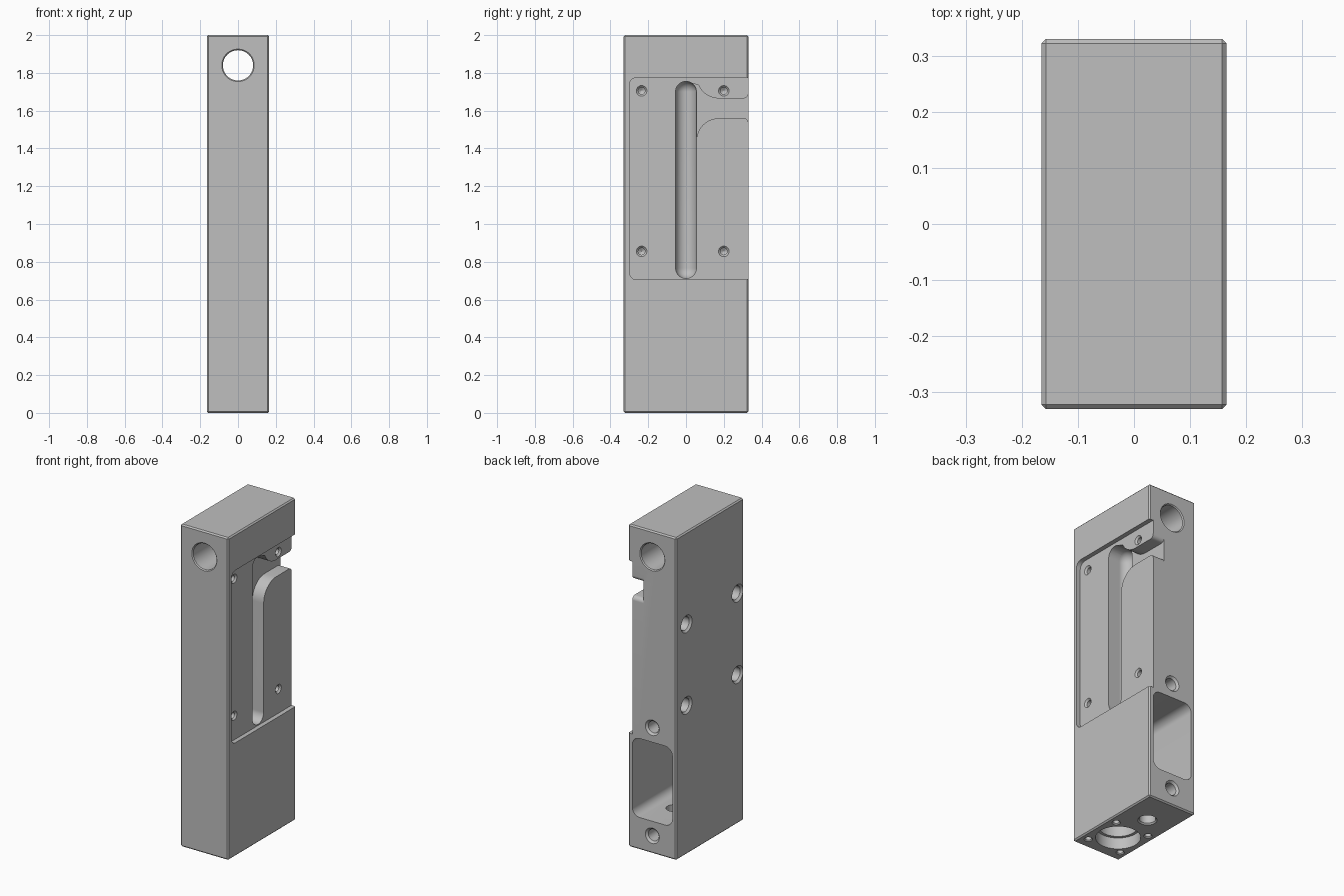
import bpy, bmesh
from math import sin, cos, pi, radians
from mathutils import Vector

cube = bpy.data.objects.get("Cube")
if cube:
    bpy.data.objects.remove(cube, do_unlink=True)

grey = bpy.data.materials.new("machined grey")
grey.use_nodes = True
COLOUR = (0.52, 0.52, 0.52, 1)
grey.diffuse_color = COLOUR
grey.node_tree.nodes["Principled BSDF"].inputs["Base Color"].default_value = COLOUR

W, D, H = 0.165, 0.33, 2.0      # half width, half depth, height
X, Y, Z = Vector((1, 0, 0)), Vector((0, 1, 0)), Vector((0, 0, 1))
cutters = []


def finish(bm, name):
    bmesh.ops.recalc_face_normals(bm, faces=bm.faces[:])
    mesh = bpy.data.meshes.new(name)
    bm.to_mesh(mesh)
    bm.free()
    ob = bpy.data.objects.new(name, mesh)
    bpy.context.collection.objects.link(ob)
    return ob


def lathe(name, start, direction, profile, segments=48):
    """Cutter turned about an axis; profile is (radius, distance) pairs."""
    bm = bmesh.new()
    turn = Vector(direction).to_track_quat('Z', 'Y')
    rings = []
    for r, d in profile:
        rings.append([bm.verts.new(Vector(start) + turn @ Vector(
            (r * cos(2 * pi * i / segments), r * sin(2 * pi * i / segments), d)))
            for i in range(segments)])
    for a, b in zip(rings, rings[1:]):
        for i in range(segments):
            j = (i + 1) % segments
            bm.faces.new((a[i], a[j], b[j], b[i]))
    bm.faces.new(rings[0])
    bm.faces.new(rings[-1])
    cutters.append(finish(bm, name))


def prism(name, points, axes, along, low, high):
    """Cutter extruded from a flat outline."""
    bm = bmesh.new()
    u, v = axes
    verts = [bm.verts.new(u * a + v * b + along * low) for a, b in points]
    face = bm.faces.new(verts)
    out = bmesh.ops.extrude_face_region(bm, geom=[face])
    moved = [g for g in out["geom"] if isinstance(g, bmesh.types.BMVert)]
    bmesh.ops.translate(bm, verts=moved, vec=along * (high - low))
    cutters.append(finish(bm, name))


def arc(cx, cy, r, a0, a1, steps=10):
    return [(cx + r * cos(radians(a0 + (a1 - a0) * i / steps)),
             cy + r * sin(radians(a0 + (a1 - a0) * i / steps))) for i in range(steps + 1)]


def rounded_rect(x0, x1, y0, y1, r):
    return (arc(x1 - r, y1 - r, r, 0, 90) + arc(x0 + r, y1 - r, r, 90, 180)
            + arc(x0 + r, y0 + r, r, 180, 270) + arc(x1 - r, y0 + r, r, 270, 360))


def hole(name, start, direction, r, depth, chamfer=0.012):
    """Blind drilled hole with a chamfered mouth and a drill point."""
    lathe(name, start, direction, [(r + chamfer, -0.02), (r + chamfer, 0),
          (r, chamfer), (r, depth), (0.002, depth + r * 0.6)], 32)


# Body block with chamfered edges
bm = bmesh.new()
bmesh.ops.create_cube(bm, size=1)
bmesh.ops.scale(bm, verts=bm.verts[:], vec=(2 * W, 2 * D, H))
bmesh.ops.translate(bm, verts=bm.verts[:], vec=(0, 0, H / 2))
bmesh.ops.bevel(bm, geom=bm.edges[:], offset=0.008, segments=1, affect='EDGES')
body = finish(bm, "body_block")
body.data.materials.append(grey)

# Shallow cover recess, open to the back
FLOOR = 0.1375
recess = (arc(-0.26, 1.735, 0.04, 90, 180) + arc(-0.26, 0.745, 0.04, 180, 270)
          + [(0.4, 0.705), (0.4, 1.775)])
prism("cover_recess", recess, (Y, Z), X, FLOOR, 0.3)

# Side channel with flared entry and rounded exit
DEEP = 0.06
channel = ([(0, 1.44)] + arc(0.175, 1.44, 0.12, 180, 90) + arc(0.305, 1.535, 0.025, 90, 0)
           + [(0.4, 1.535), (0.4, 1.69)] + arc(0.305, 1.69, 0.025, 0, -90)
           + arc(0.175, 1.785, 0.12, 270, 205) + [(0.03, 1.746), (0, 1.74)])
prism("side_channel", channel, (Y, Z), X, DEEP, 0.3)

# Long ball-ended slot
R, LOW, HIGH = 0.055, 0.767, 1.7
prism("slot_opening", arc(0, HIGH, R, 0, 180, 24) + arc(0, LOW, R, 180, 360, 24),
      (Y, Z), X, DEEP, 0.3)
ball = [(R * cos(a * pi / 24), R * sin(a * pi / 24)) for a in range(12)]
lathe("slot_bottom", (DEEP, 0, 0), Z,
      [(r, LOW - d) for r, d in reversed(ball)] + [(r, HIGH + d) for r, d in ball])

# Cross bore near the top, chamfered at both ends
lathe("cross_bore", (0, 0, 1.84), Y, [(0.086, -0.36), (0.086, -D), (0.08, 0.006 - D),
      (0.08, D - 0.006), (0.086, D), (0.086, 0.36)], 64)

# Back pocket
prism("back_pocket", rounded_rect(-0.137, 0.137, 0.2, 0.69, 0.05), (X, Z), Y, -0.27, 0.4)

# Screw holes in the recess and on the opposite side
for y in (-0.235, 0.2):
    for z in (0.855, 1.705):
        hole("cover_screw_hole", (FLOOR, y, z), X * -1, 0.018, 0.06, 0.01)
for y in (-0.27, 0.23):
    for z in (0.925, 1.43):
        hole("mounting_hole", (-W, y, z), X, 0.042, 0.12)

# Holes above and below the pocket
for z in (0.11, 0.78):
    hole("back_screw_hole", (0, D, z), Y * -1, 0.036, 0.1)

# Underside: stepped bore, cable hole and ring of screws
lathe("stepped_bore", (0, -0.137, 0), Z,
      [(0.125, -0.05), (0.125, 0.07), (0.108, 0.07), (0.108, 0.3)], 64)
lathe("cable_hole", (0, 0.116, 0), Z,
      [(0.054, -0.05), (0.054, 0), (0.046, 0.008), (0.046, 0.3)])
for x in (-0.115, 0.115):
    for y in (-0.257, -0.017):
        hole("flange_screw_hole", (x, y, 0), Z, 0.018, 0.1, 0.006)

# Cut everything, then drop the cutters
for cutter in cutters:
    mod = body.modifiers.new(cutter.name, 'BOOLEAN')
    mod.operation = 'DIFFERENCE'
    mod.solver = 'EXACT'
    mod.object = cutter
graph = bpy.context.evaluated_depsgraph_get()
cut_mesh = bpy.data.meshes.new_from_object(body.evaluated_get(graph))
body.modifiers.clear()
body.data = cut_mesh
for cutter in cutters:
    bpy.data.objects.remove(cutter, do_unlink=True)
cut_mesh.materials.clear()
cut_mesh.materials.append(grey)
for poly in cut_mesh.polygons:
    poly.material_index = 0

# Smooth bores, sharp edges
bpy.ops.object.select_all(action='DESELECT')
body.select_set(True)
bpy.context.view_layer.objects.active = body
bpy.ops.object.shade_smooth_by_angle(angle=radians(25))
